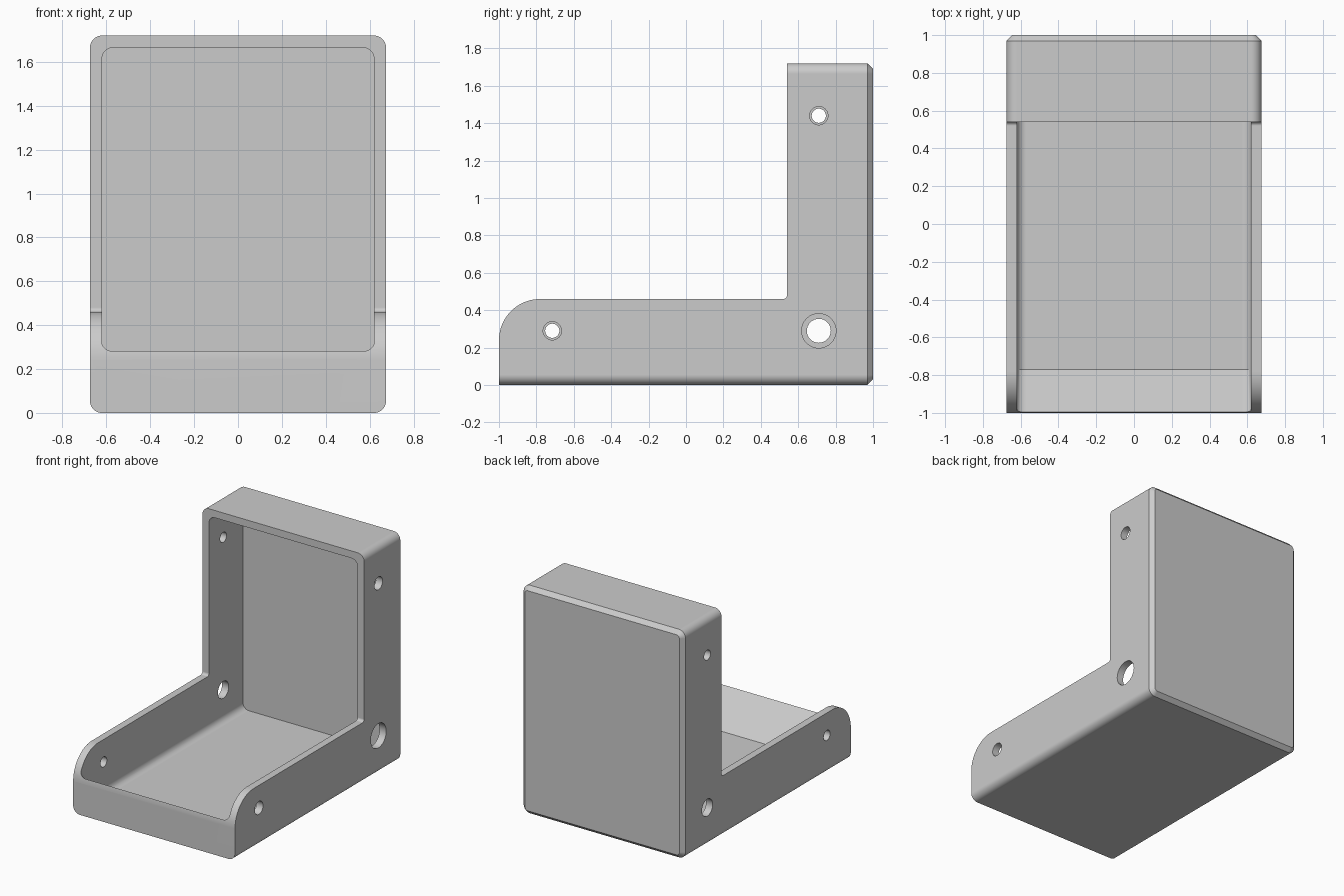
import bpy, bmesh, math

if "Cube" in bpy.data.objects:
    bpy.data.objects.remove(bpy.data.objects["Cube"], do_unlink=True)

HALF_W, HEIGHT, WALL, R = 0.675, 1.72, 0.055, 0.055
NOTCH_Y, ARM_Z, NOSE_R, NOTCH_R = 0.54, 0.46, 0.22, 0.02


def arc(cx, cy, r, start, end, steps=10):
    angles = [math.radians(start + (end - start) * i / steps) for i in range(steps + 1)]
    return [(cx + r * math.cos(a), cy + r * math.sin(a)) for a in angles]


def rounded_rect(half, low, high, r):
    return (arc(half - r, low + r, r, -90, 0) + arc(half - r, high - r, r, 0, 90)
            + arc(r - half, high - r, r, 90, 180) + arc(r - half, low + r, r, 180, 270))


def loft(name, rings):
    """Skin matching rings of 3D points and cap both ends."""
    bm = bmesh.new()
    loops = [[bm.verts.new(p) for p in ring] for ring in rings]
    for a, b in zip(loops, loops[1:]):
        for i in range(len(a)):
            j = (i + 1) % len(a)
            bm.faces.new((a[i], a[j], b[j], b[i]))
    bm.faces.new(loops[0])
    bm.faces.new(loops[-1])
    bmesh.ops.recalc_face_normals(bm, faces=bm.faces)
    mesh = bpy.data.meshes.new(name)
    bm.to_mesh(mesh)
    bm.free()
    obj = bpy.data.objects.new(name, mesh)
    bpy.context.collection.objects.link(obj)
    return obj


def section(y, half, low, high, r):
    return [(x, y, z) for x, z in rounded_rect(half, low, high, r)]


def cut(target, tool, operation="DIFFERENCE"):
    tool.hide_render = True
    mod = target.modifiers.new("cut", "BOOLEAN")
    mod.operation, mod.solver, mod.object = operation, "EXACT", tool
    bpy.context.view_layer.objects.active = target
    bpy.ops.object.modifier_apply(modifier=mod.name)
    bpy.data.objects.remove(tool, do_unlink=True)


# Outer block with rounded long edges and a chamfered back
C = 0.03
bracket = loft("bracket_shell", [
    section(-1, HALF_W, 0, HEIGHT, R),
    section(1 - C, HALF_W, 0, HEIGHT, R),
    section(1, HALF_W - C, C, HEIGHT - C, R - C)])

# Side outline: L shape with a rounded nose and a small inside fillet
outline = ([(-1, -0.1), (1.1, -0.1), (1.1, 1.9), (NOTCH_Y, 1.9)]
           + arc(NOTCH_Y - NOTCH_R, ARM_Z + NOTCH_R, NOTCH_R, 0, -90, 6)
           + arc(NOSE_R - 1, ARM_Z - NOSE_R, NOSE_R, 90, 180, 20))
cut(bracket, loft("outline_cutter", [[(x, y, z) for y, z in outline] for x in (-1, 1)]),
    "INTERSECT")

# Hollow interior, with a floor that ramps up to the front lip
inner, top, ramp = HALF_W - WALL, HEIGHT - WALL, -0.77
cut(bracket, loft("cavity_cutter", [
    section(-1.1, inner, WALL + ramp + 1.1, top, 0.05),
    section(ramp, inner, WALL, top, 0.05),
    section(1 - WALL, inner, WALL, top, 0.05)]))

# Pin holes: wider in the left wall than in the right wall
for y, z, wide, narrow in ((0.71, 0.29, 0.092, 0.064),
                           (0.71, 1.44, 0.049, 0.038),
                           (-0.715, 0.29, 0.049, 0.038)):
    for side, radius in ((1, wide), (-1, narrow)):
        circle = arc(y, z, radius, 0, 360, 32)[:-1]
        cut(bracket, loft("hole_cutter", [[(side * x, a, b) for a, b in circle]
                                          for x in (0.5, 0.8)]))

# Plain grey finish
grey = bpy.data.materials.new("light_grey")
grey.use_nodes = True
colour = (0.6, 0.6, 0.6, 1)
grey.diffuse_color = colour
grey.node_tree.nodes["Principled BSDF"].inputs["Base Color"].default_value = colour
bracket.data.materials.clear()
bracket.data.materials.append(grey)

bpy.ops.object.select_all(action="DESELECT")
bracket.select_set(True)
bpy.context.view_layer.objects.active = bracket
bpy.ops.object.shade_smooth_by_angle(angle=math.radians(30))
weighted = bracket.modifiers.new("even_shading", "WEIGHTED_NORMAL")
weighted.keep_sharp = True
